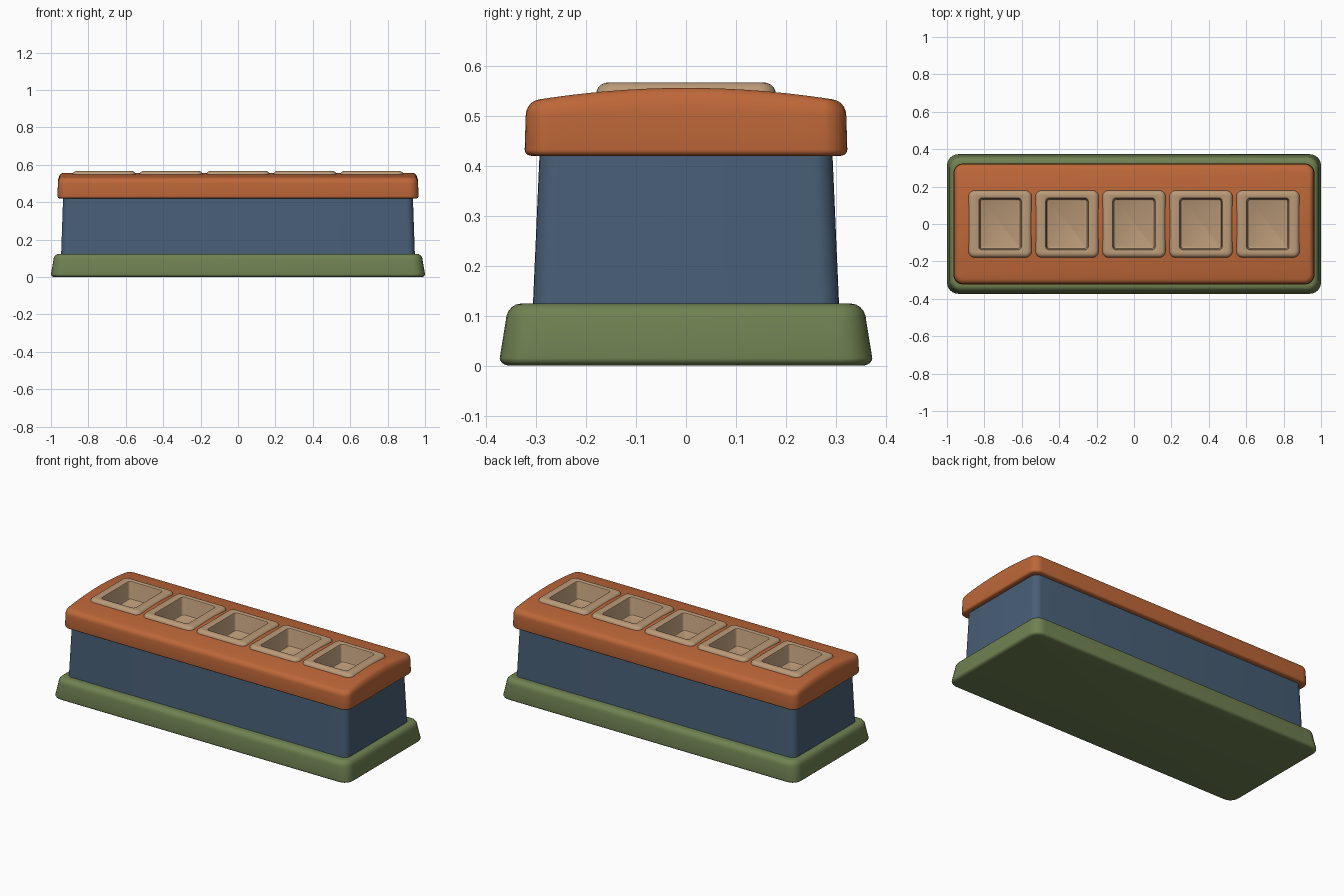
import bpy, bmesh, math

if "Cube" in bpy.data.objects:
    bpy.data.objects.remove(bpy.data.objects["Cube"])


def material(name, rgb):
    m = bpy.data.materials.new(name)
    m.diffuse_color = (*rgb, 1)
    m.use_nodes = True
    m.node_tree.nodes["Principled BSDF"].inputs["Base Color"].default_value = m.diffuse_color
    return m


GREEN = material("olive green", (0.162, 0.223, 0.084))
BLUE = material("slate blue", (0.065, 0.114, 0.181))
ORANGE = material("burnt orange", (0.515, 0.136, 0.040))
TAN = material("warm tan", (0.491, 0.323, 0.188))


def ring(bm, hx, hy, r, z, cx=0, steps=6):
    """Rounded rectangle of vertices at height z."""
    pts = []
    for k, (sx, sy) in enumerate([(1, 1), (-1, 1), (-1, -1), (1, -1)]):
        for i in range(steps + 1):
            a = math.pi / 2 * (k + i / steps)
            pts.append(bm.verts.new((cx + sx * (hx - r) + r * math.cos(a),
                                     sy * (hy - r) + r * math.sin(a), z)))
    return pts


def loft(bm, sections, cx=0):
    """Skin a stack of (half x, half y, corner radius, z) sections, capped."""
    rings = [ring(bm, *s, cx=cx) for s in sections]
    n = len(rings[0])
    for a, b in zip(rings, rings[1:]):
        for i in range(n):
            j = (i + 1) % n
            bm.faces.new((a[i], a[j], b[j], b[i]))
    bm.faces.new(rings[0][::-1])
    bm.faces.new(rings[-1])


def fillet(hx, hy, r, z, size, height, up=True, n=5):
    """Sections of a rounded top (up) or bottom edge that ends at height z."""
    out = []
    for i in range(n + 1):
        a = math.pi / 2 * i / n
        d = size * (1 - math.cos(a))
        h = height * (1 - math.sin(a))
        out.append((hx - d, hy - d, max(r - d, 0.008), z - h if up else z + h))
    return out if up else out[::-1]


def finish(bm, name, mat):
    bmesh.ops.recalc_face_normals(bm, faces=bm.faces)
    me = bpy.data.meshes.new(name)
    bm.to_mesh(me)
    bm.free()
    ob = bpy.data.objects.new(name, me)
    bpy.context.collection.objects.link(ob)
    if mat:
        me.materials.append(mat)
    return ob


def activate(ob):
    bpy.ops.object.select_all(action='DESELECT')
    ob.select_set(True)
    bpy.context.view_layer.objects.active = ob


def smooth(ob):
    activate(ob)
    bpy.ops.object.shade_smooth_by_angle(angle=math.radians(35))


# Base plinth with slightly leaning sides
bm = bmesh.new()
loft(bm, fillet(1.0, 0.373, 0.06, 0, 0.02, 0.015, up=False)
     + fillet(0.987, 0.361, 0.06, 0.124, 0.03, 0.035))
smooth(finish(bm, "base", GREEN))

# Tapered body
bm = bmesh.new()
loft(bm, [(0.946, 0.307, 0.04, 0.11), (0.935, 0.293, 0.04, 0.43)])
smooth(finish(bm, "body", BLUE))

# Crowned lid
bm = bmesh.new()
loft(bm, fillet(0.965, 0.323, 0.05, 0.42, 0.014, 0.012, up=False)
     + fillet(0.963, 0.321, 0.05, 0.532, 0.027, 0.032))
for k in range(-7, 8):
    bmesh.ops.bisect_plane(bm, geom=bm.verts[:] + bm.edges[:] + bm.faces[:],
                           plane_co=(0, k * 0.04, 0), plane_no=(0, 1, 0))
for v in bm.verts:
    if v.co.z > 0.49:
        lift = min(1, (v.co.z - 0.49) / 0.042)
        v.co.z += 0.024 * lift * max(0, 1 - (v.co.y / 0.30) ** 2)
lid = finish(bm, "lid", ORANGE)

# Pockets in the lid for the five cups
CUPS = [0.358 * i for i in range(-2, 3)]
bm = bmesh.new()
for x in CUPS:
    loft(bm, [(0.16, 0.168, 0.03, 0.445), (0.16, 0.168, 0.03, 0.7)], x)
cutter = finish(bm, "pocket_cutter", None)
cutter.hide_render = True
mod = lid.modifiers.new("pockets", 'BOOLEAN')
mod.operation, mod.object, mod.solver = 'DIFFERENCE', cutter, 'EXACT'
activate(lid)
bpy.ops.object.modifier_apply(modifier=mod.name)
bpy.data.objects.remove(cutter)
smooth(lid)

# Open square cups with rounded rims
for i, x in enumerate(CUPS):
    bm = bmesh.new()
    loft(bm, [(0.17, 0.18, 0.035, 0.45)]
         + fillet(0.17, 0.18, 0.035, 0.567, 0.024, 0.024)
         + [(0.120, 0.145, 0.02, 0.567), (0.114, 0.139, 0.018, 0.564),
            (0.111, 0.136, 0.015, 0.557), (0.109, 0.134, 0.015, 0.468),
            (0.106, 0.131, 0.013, 0.461), (0.099, 0.124, 0.01, 0.457)], x)
    smooth(finish(bm, f"cup_{i + 1}", TAN))
